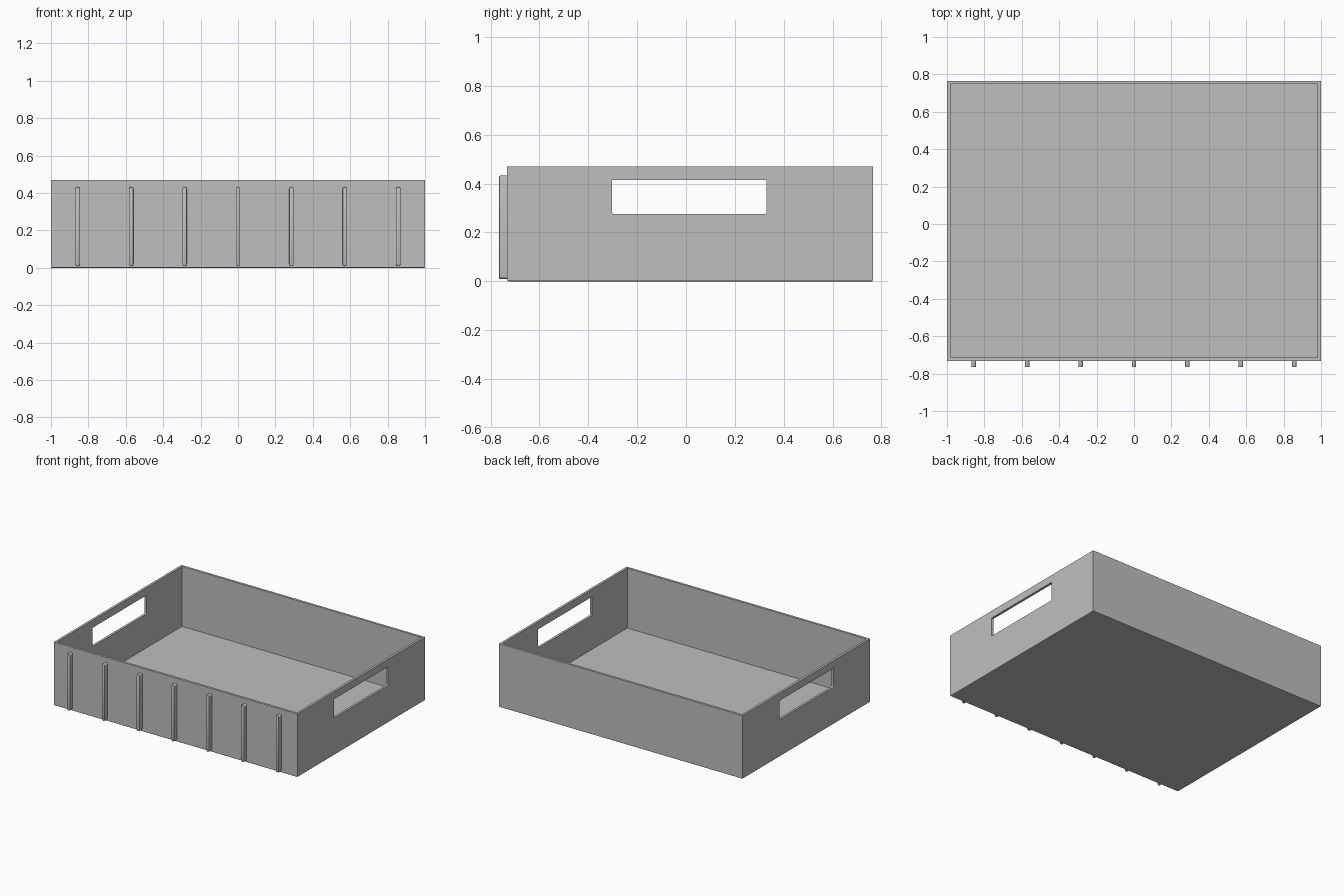
import bpy
import bmesh
from mathutils import Matrix, Vector

cube = bpy.data.objects.get("Cube")
if cube:
    bpy.data.objects.remove(cube, do_unlink=True)

GREY = (0.52, 0.52, 0.52, 1)
grey = bpy.data.materials.new("light grey")
grey.use_nodes = True
grey.diffuse_color = GREY
grey.node_tree.nodes["Principled BSDF"].inputs["Base Color"].default_value = GREY

FRONT, BACK, HEIGHT, WALL = -0.732, 0.765, 0.47, 0.025


def box(bm, low, high):
    """Add a box between two opposite corners."""
    low, high = Vector(low), Vector(high)
    mat = Matrix.Translation((low + high) / 2) @ Matrix.Diagonal((*(high - low), 1))
    return bmesh.ops.create_cube(bm, size=1, matrix=mat)["verts"]


def bevel_edges(bm, rule, width, segments):
    edges = [e for e in bm.edges if rule(*(v.co for v in e.verts))]
    bmesh.ops.bevel(bm, geom=edges, offset=width, segments=segments,
                    profile=0.5, affect='EDGES')


def finish(name, bm, smooth=True):
    bmesh.ops.recalc_face_normals(bm, faces=bm.faces)
    mesh = bpy.data.meshes.new(name)
    bm.to_mesh(mesh)
    bm.free()
    mesh.materials.append(grey)
    ob = bpy.data.objects.new(name, mesh)
    bpy.context.collection.objects.link(ob)
    if smooth:
        bpy.ops.object.select_all(action='DESELECT')
        ob.select_set(True)
        bpy.context.view_layer.objects.active = ob
        bpy.ops.object.shade_smooth_by_angle()
    return ob


# Open tray: a box whose top is inset and pushed down to the floor
bm = bmesh.new()
box(bm, (-1, FRONT, 0), (1, BACK, HEIGHT))
bevel_edges(bm, lambda a, b: a.z < 0.01 and b.z < 0.01, 0.005, 2)
top = max(bm.faces, key=lambda f: f.calc_center_median().z)
bmesh.ops.inset_region(bm, faces=[top], thickness=WALL)
pushed = bmesh.ops.extrude_face_region(bm, geom=[top])["geom"]
bmesh.ops.delete(bm, geom=[top], context='FACES_ONLY')
for v in pushed:
    if isinstance(v, bmesh.types.BMVert):
        v.co.z = WALL
tray = finish("tray", bm, smooth=False)

# Handle cutter: one long bar through both side walls
bm = bmesh.new()
box(bm, (-1.2, -0.302, 0.275), (1.2, 0.33, 0.415))
bevel_edges(bm, lambda a, b: abs(a.x - b.x) > 1 and a.z < 0.3, 0.008, 3)
cutter = finish("handle_cutter", bm, smooth=False)
cutter.hide_render = True
cutter.hide_viewport = True
cutter.display_type = 'WIRE'

handles = tray.modifiers.new("handle openings", 'BOOLEAN')
handles.operation = 'DIFFERENCE'
handles.solver = 'EXACT'
handles.object = cutter

# Row of upright ribs with rounded ends along the front
for i in range(7):
    x = (i - 3) * 2 / 7
    bm = bmesh.new()
    box(bm, (x - 0.012, -0.765, 0.01), (x + 0.012, FRONT + 0.002, 0.432))
    bevel_edges(bm, lambda a, b: abs(a.y - b.y) > 0.01, 0.011, 4)
    bevel_edges(bm, lambda a, b: max(a.y, b.y) < -0.764, 0.003, 2)
    finish(f"front_rib_{i + 1}", bm)
